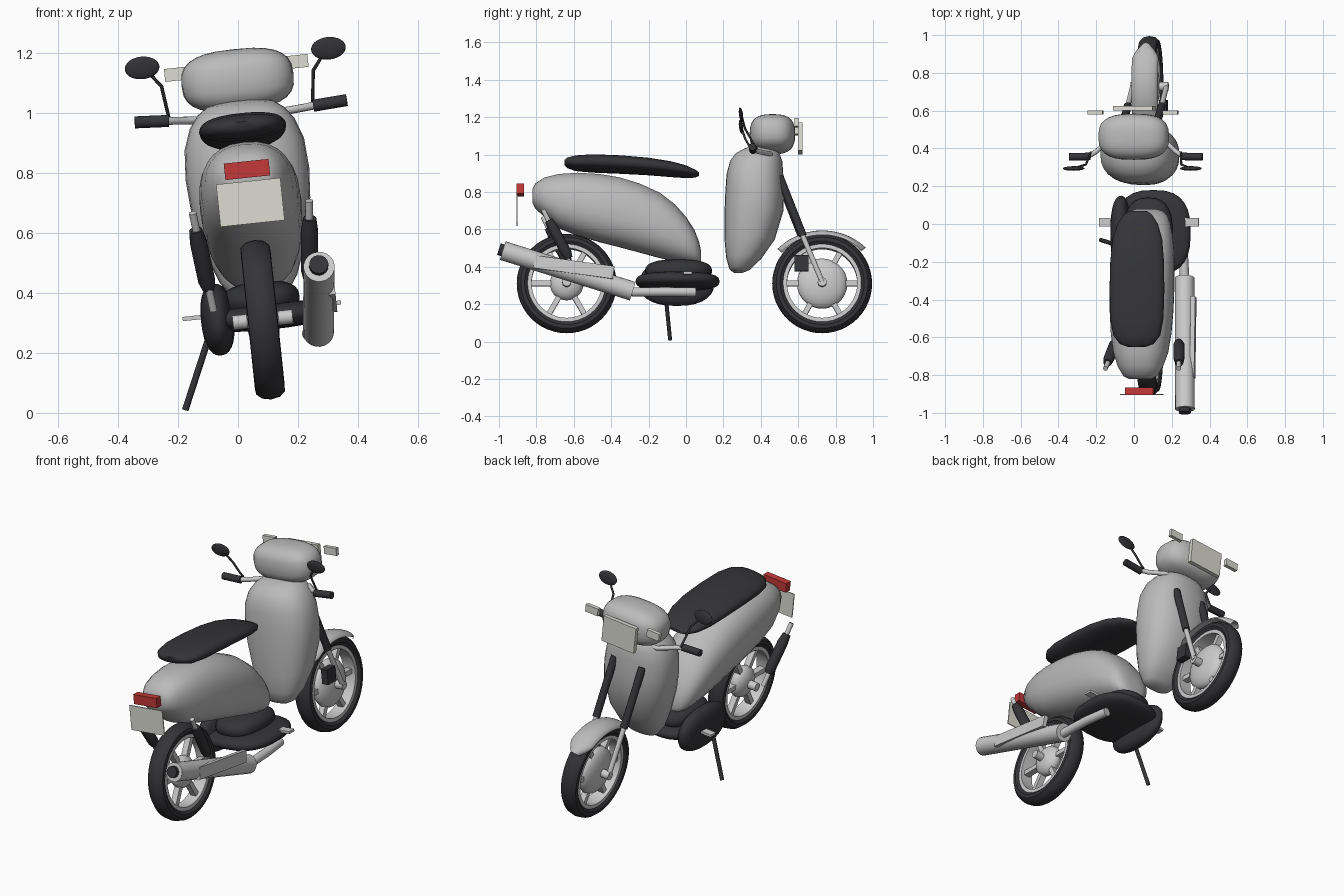
import bpy, bmesh
from math import sin, cos, pi, radians
from mathutils import Matrix, Vector

if "Cube" in bpy.data.objects:
    bpy.data.objects.remove(bpy.data.objects["Cube"])

# The whole scooter leans on its side stand: local upright frame -> leaned frame
LEAN = Matrix.Translation((0.115, 0, 0)) @ Matrix.Rotation(radians(-6), 4, 'Y')


def material(name, rgb):
    m = bpy.data.materials.new(name)
    m.diffuse_color = (*rgb, 1)
    m.use_nodes = True
    m.node_tree.nodes["Principled BSDF"].inputs["Base Color"].default_value = m.diffuse_color
    return m


BLACK = material("black", (0.035, 0.035, 0.04))
SILVER = material("silver", (0.72, 0.72, 0.72))
BODY = material("body_grey", (0.5, 0.5, 0.5))
CREAM = material("lens", (0.72, 0.72, 0.65))
RED = material("red_lens", (0.55, 0.04, 0.04))


def finish(name, bm, mat, angle=45):
    bmesh.ops.recalc_face_normals(bm, faces=bm.faces)
    bm.transform(LEAN)
    me = bpy.data.meshes.new(name)
    bm.to_mesh(me)
    bm.free()
    me.shade_smooth()
    me.set_sharp_from_angle(angle=radians(angle))
    me.materials.append(mat)
    ob = bpy.data.objects.new(name, me)
    bpy.context.collection.objects.link(ob)
    return ob


def spow(v, e):
    return (1 if v >= 0 else -1) * abs(v) ** e


def skin(bm, rings, closed=False, loop=True):
    vs = [[bm.verts.new(p) for p in r] for r in rings]
    n = len(vs[0])
    for i in range(len(vs) - (0 if closed else 1)):
        a, b = vs[i], vs[(i + 1) % len(vs)]
        for k in range(n if loop else n - 1):
            j = (k + 1) % n
            bm.faces.new((a[k], a[j], b[j], b[k]))
    if not closed and loop:
        bm.faces.new(vs[0])
        bm.faces.new(vs[-1])


def loft(name, axis, stations, e, mat):
    """Stations: (position, low edge, high edge, half width)."""
    rings = []
    for t, lo, hi, hw in stations:
        ring = []
        for k in range(28):
            a = 2 * pi * k / 28
            v = (lo + hi) / 2 + (hi - lo) / 2 * spow(sin(a), e)
            u = hw * spow(cos(a), e)
            ring.append((u, t, v) if axis == 'y' else (u, v, t))
        rings.append(ring)
    bm = bmesh.new()
    skin(bm, rings)
    return finish(name, bm, mat, 50)


def blob(name, c, r, mat, e=1.0, rx=0.0):
    bm = bmesh.new()
    bmesh.ops.create_uvsphere(bm, u_segments=28, v_segments=14, radius=1)
    for v in bm.verts:
        h = (v.co.x ** 2 + v.co.y ** 2) ** 0.5 or 1
        v.co = (spow(v.co.x / h, e) * spow(h if h < 1.01 else 1, e) * r[0] if abs(v.co.z) < 0.9999 else 0,
                spow(v.co.y / h, e) * spow(h, e) * r[1] if abs(v.co.z) < 0.9999 else 0,
                spow(v.co.z, e) * r[2])
    bm.transform(Matrix.Translation(c) @ Matrix.Rotation(rx, 4, 'X'))
    return finish(name, bm, mat, 60)


def box(name, c, size, mat, rx=0.0):
    bm = bmesh.new()
    bmesh.ops.create_cube(bm, size=1)
    bm.transform(Matrix.Translation(c) @ Matrix.Rotation(rx, 4, 'X') @ Matrix.Diagonal((*size, 1)))
    return finish(name, bm, mat)


def tube(name, pts, radii, mat, n=16):
    pts = [Vector(p) for p in pts]
    if not isinstance(radii, (list, tuple)):
        radii = [radii] * len(pts)
    rings = []
    for i, p in enumerate(pts):
        d = (pts[min(i + 1, len(pts) - 1)] - pts[max(i - 1, 0)]).normalized()
        ref = Vector((0, 0, 1)) if abs(d.z) < 0.9 else Vector((0, 1, 0))
        s = d.cross(ref).normalized()
        t = d.cross(s)
        rings.append([p + radii[i] * (cos(2 * pi * k / n) * s + sin(2 * pi * k / n) * t) for k in range(n)])
    bm = bmesh.new()
    skin(bm, rings)
    return finish(name, bm, mat, 50)


def ring(name, y, z, profile, mat, n=48):
    """Revolve a closed (half width, radius) profile around an axle."""
    bm = bmesh.new()
    skin(bm, [[(u, y + r * cos(2 * pi * i / n), z + r * sin(2 * pi * i / n)) for u, r in profile]
              for i in range(n)], closed=True)
    return finish(name, bm, mat, 40)


# Wheels
for side, wy, hub in (("front", 0.728, 0.135), ("rear", -0.638, 0.09)):
    wz = 0.312
    tyre = [(0.035, 0.205), (0.05, 0.225), (0.048, 0.245), (0.03, 0.261), (0, 0.267)]
    ring(side + "_tyre", wy, wz, tyre + [(-u, r) for u, r in reversed(tyre[:-1])], BLACK)
    ring(side + "_rim", wy, wz, [(0.038, 0.188), (0.038, 0.212), (-0.038, 0.212), (-0.038, 0.188)], SILVER)
    blob(side + "_hub", (0, wy, wz), (0.055, hub, hub), SILVER)
    tube(side + "_axle", [(-0.1, wy, wz), (0.1, wy, wz)], 0.024, SILVER)
    for i in range(6):
        a = i * pi / 3
        box(f"{side}_spoke_{i}", (0, wy + 0.13 * cos(a), wz + 0.13 * sin(a)), (0.035, 0.14, 0.028), SILVER, a)

# Rear body shell
loft("rear_body", 'y', [
    (-0.82, 0.745, 0.82, 0.06), (-0.805, 0.715, 0.85, 0.09), (-0.755, 0.67, 0.882, 0.12),
    (-0.68, 0.61, 0.9, 0.145), (-0.58, 0.57, 0.907, 0.16), (-0.46, 0.535, 0.9, 0.168),
    (-0.355, 0.508, 0.882, 0.17), (-0.25, 0.48, 0.85, 0.168), (-0.14, 0.45, 0.8, 0.162),
    (-0.06, 0.43, 0.738, 0.15), (0, 0.418, 0.67, 0.135), (0.045, 0.412, 0.6, 0.115),
    (0.07, 0.412, 0.535, 0.085), (0.08, 0.43, 0.49, 0.05)], 0.85, BODY)

# Leg shield
loft("front_shield", 'z', [
    (0.375, 0.25, 0.31, 0.06), (0.39, 0.232, 0.345, 0.09), (0.45, 0.215, 0.405, 0.13),
    (0.55, 0.206, 0.475, 0.167), (0.7, 0.206, 0.52, 0.2), (0.8, 0.21, 0.525, 0.207),
    (0.9, 0.217, 0.52, 0.2), (0.97, 0.235, 0.515, 0.175), (1.01, 0.265, 0.5, 0.145),
    (1.035, 0.31, 0.475, 0.11), (1.045, 0.36, 0.44, 0.06)], 0.85, BODY)

# Seat
loft("seat", 'y', [
    (-0.65, 0.95, 0.975, 0.05), (-0.635, 0.935, 0.987, 0.09), (-0.59, 0.92, 0.998, 0.125),
    (-0.5, 0.912, 1.004, 0.142), (-0.35, 0.906, 0.998, 0.146), (-0.2, 0.898, 0.985, 0.143),
    (-0.08, 0.888, 0.966, 0.132), (0, 0.882, 0.945, 0.108), (0.05, 0.884, 0.922, 0.075),
    (0.07, 0.893, 0.908, 0.045)], 0.85, BLACK)

# Headlamp housing, lens and front signals
blob("headlamp_housing", (0, 0.462, 1.115), (0.188, 0.122, 0.103), BODY, 0.72)
box("headlamp", (0, 0.612, 1.092), (0.21, 0.024, 0.15), CREAM)
# Tail lamp and plate
box("tail_lamp", (0, -0.885, 0.815), (0.15, 0.04, 0.055), RED)
box("rear_plate", (0, -0.903, 0.705), (0.215, 0.006, 0.142), CREAM)

# Front fender: curved section swept over the tyre
bm = bmesh.new()
outer = []
for i in range(21):
    t = i / 20
    a = radians(40 + 102 * t)
    end = min(t, 1 - t)
    hw = 0.07 * min(1, (0.12 + end / 0.16)) ** 0.5
    lift = 0.018 * (abs(2 * t - 1)) ** 2
    outer.append([(hw * sin(b), 0.728 + r * cos(a), 0.312 + r * sin(a))
                  for b in [radians(-90 + 18 * k) for k in range(11)]
                  for r in [0.255 + lift + 0.03 * cos(b)]])
skin(bm, outer, loop=False)
bmesh.ops.solidify(bm, geom=bm.faces[:], thickness=0.005)
finish("front_fender", bm, BODY, 50)

# Engine and floor block
blob("floor_block", (0.02, -0.045, 0.322), (0.2, 0.225, 0.045), BLACK, 0.75)
blob("engine_cover", (-0.15, -0.05, 0.328), (0.055, 0.2, 0.12), BLACK, 0.85)
blob("engine_top", (0.0, -0.04, 0.38), (0.13, 0.18, 0.06), BLACK, 0.8)

# Exhaust
tube("muffler", [(0.205, -0.98, 0.468), (0.18, -0.285, 0.252)], 0.052, SILVER, 20)
tube("muffler_tip", [(0.205, -1.0, 0.476), (0.203, -0.95, 0.46)], 0.032, BLACK)
box("exhaust_heat_shield", (0.238, -0.6, 0.375), (0.024, 0.43, 0.068), SILVER, -0.137)
tube("exhaust_pipe", [(0.18, -0.29, 0.248), (0.17, -0.1, 0.25), (0.15, 0.05, 0.25)], 0.025, SILVER)

# Side stand and brake caliper
tube("side_stand", [(-0.288, -0.085, 0.04), (-0.19, -0.108, 0.26)], 0.011, BLACK, 10)
box("brake_caliper", (0.085, 0.618, 0.412), (0.04, 0.075, 0.085), BLACK)

# Paired parts
for tag, s in (("left", -1), ("right", 1)):
    box(tag + "_front_signal", (s * 0.2, 0.59, 1.155), (0.08, 0.022, 0.043), CREAM)
    tube(tag + "_handlebar", [(0, 0.47, 0.995), (s * 0.14, 0.45, 0.995), (s * 0.21, 0.385, 1.0),
                              (s * 0.25, 0.36, 1.004)], 0.013, SILVER, 12)
    tube(tag + "_grip", [(s * 0.242, 0.358, 1.003), (s * 0.355, 0.355, 1.01)], 0.02, BLACK)
    tube(tag + "_mirror_stem", [(s * 0.24, 0.38, 1.01), (s * 0.244, 0.36, 1.04), (s * 0.254, 0.315, 1.12),
                                (s * 0.3, 0.298, 1.18)], 0.006, BLACK, 8)
    blob(tag + "_mirror", (s * 0.312, 0.294, 1.188), (0.058, 0.011, 0.038), BLACK, 1, radians(8))
    tube(tag + "_fork_upper", [(s * 0.09, 0.5, 0.88), (s * 0.09, 0.625, 0.56)], 0.021, BLACK)
    tube(tag + "_fork_lower", [(s * 0.09, 0.62, 0.57), (s * 0.09, 0.728, 0.312)], 0.014, SILVER)
    tube(tag + "_shock_rod", [(s * 0.195, -0.765, 0.69), (s * 0.16, -0.6, 0.36)], 0.013, SILVER)
    tube(tag + "_shock_spring", [(s * 0.191, -0.735, 0.632), (s * 0.186, -0.71, 0.59), (s * 0.172, -0.64, 0.46),
                                 (s * 0.168, -0.625, 0.43)], [0.022, 0.029, 0.029, 0.02], BLACK)
    box(tag + "_foot_peg", (s * 0.22, 0.01, 0.342), (0.09, 0.045, 0.014), SILVER)
